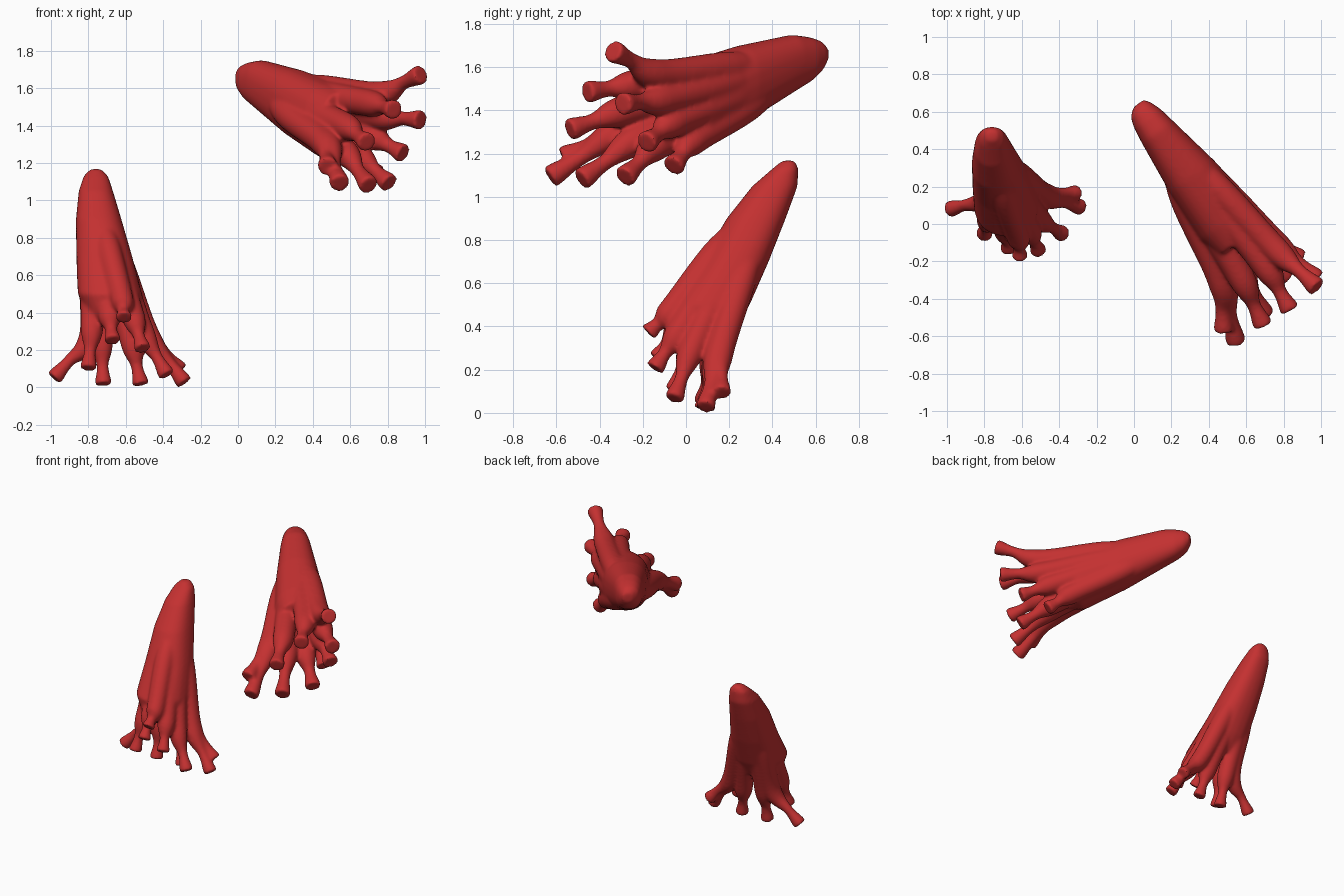
import bpy, bmesh, math
from mathutils import Vector

if "Cube" in bpy.data.objects:
    bpy.data.objects.remove(bpy.data.objects["Cube"])

red = bpy.data.materials.new("muscle_red")
red.diffuse_color = (0.55, 0.03, 0.03, 1)
red.use_nodes = True
red.node_tree.nodes["Principled BSDF"].inputs["Base Color"].default_value = red.diffuse_color
N = 24


def power(x, e):
    return math.copysign(abs(x) ** e, x)


def loft(bm, rings, e=1.0):
    # rings: (centre, u axis, v axis) -> closed (super)elliptical tube
    rows = []
    for c, u, v in rings:
        rows.append([bm.verts.new(c + u * power(math.cos(2 * math.pi * i / N), e)
                                  + v * power(math.sin(2 * math.pi * i / N), e))
                     for i in range(N)])
    for a, b in zip(rows, rows[1:]):
        for i in range(N):
            j = (i + 1) % N
            bm.faces.new((a[i], a[j], b[j], b[i]))
    bm.faces.new(rows[0][::-1])
    bm.faces.new(rows[-1])


def spline(pts, radii, steps=8):
    # Catmull-Rom through points, with interpolated radii
    p = [pts[0] * 2 - pts[1]] + pts + [pts[-1] * 2 - pts[-2]]
    out = []
    for k in range(len(pts) - 1):
        a, b, c, d = p[k:k + 4]
        for i in range(steps):
            t = i / steps
            q = 0.5 * (2 * b + (c - a) * t + (2 * a - 5 * b + 4 * c - d) * t * t
                       + (3 * b - a - 3 * c + d) * t ** 3)
            w = t * t * (3 - 2 * t)
            out.append((q, radii[k] * (1 - w) + radii[k + 1] * w))
    out.append((pts[-1], radii[-1]))
    return out


def strand(bm, pts, radii):
    path = spline(pts, radii)
    rings, u, old = [], None, None
    for i, (c, r) in enumerate(path):
        d = (path[min(i + 1, len(path) - 1)][0] - path[max(i - 1, 0)][0]).normalized()
        if u is None:
            u = d.orthogonal().normalized()
        else:
            u = old.rotation_difference(d) @ u
        u = (u - d * u.dot(d)).normalized()
        old = d
        rings.append((c, u * r, d.cross(u) * r))
    loft(bm, rings)


def muscle(name, core, top, mid, fingers, scale):
    bm = bmesh.new()
    loft(bm, core, 0.85)
    fingers = [(Vector(e), Vector(r)) for e, r in fingers]
    base = sum((r for e, r in fingers), Vector()) / len(fingers)
    for end, root in fingers:
        # each strand runs down the body and leaves it as a flared finger
        neck = root.lerp(end, 0.6)
        pts = [top, mid + (root - base) * 0.56, root, neck, end]
        strand(bm, pts, [k * scale for k in (0.035, 0.072, 0.067, 0.035, 0.05)])
    bmesh.ops.recalc_face_normals(bm, faces=bm.faces[:])
    me = bpy.data.meshes.new(name)
    bm.to_mesh(me)
    bm.free()
    ob = bpy.data.objects.new(name, me)
    bpy.context.collection.objects.link(ob)
    me.materials.append(red)
    m = ob.modifiers.new("fuse", 'REMESH')
    m.mode = 'VOXEL'
    m.voxel_size = 0.01
    m.use_smooth_shade = True
    s = ob.modifiers.new("soften", 'SMOOTH')
    s.factor = 0.5
    s.iterations = 14
    return ob


# smaller upright muscle: horizontal sections x, y, z, rx, ry
X, Y, Z = Vector((1, 0, 0)), Vector((0, 1, 0)), Vector((0, 0, 1))
small = [(Vector((x, y, z)), X * rx, Y * ry) for x, y, z, rx, ry in (
    (-.76, .475, 1.168, .03, .03), (-.76, .46, 1.13, .066, .06),
    (-.76, .412, 1.05, .092, .105), (-.745, .325, .9, .122, .137),
    (-.715, .228, .7, .15, .155), (-.685, .115, .5, .172, .18),
    (-.66, .085, .38, .14, .14))]
muscle("small_muscle", small, Vector((-.755, .38, 1.0)), Vector((-.69, .21, .65)), [
    ((-.985, .08, .05), (-.79, .13, .27)),
    ((-.80, -.055, .10), (-.78, .03, .33)),
    ((-.72, .08, .015), (-.73, .14, .26)),
    ((-.67, -.135, .25), (-.69, -.03, .40)),
    ((-.61, -.175, .37), (-.62, -.07, .47)),
    ((-.51, -.145, .205), (-.56, -.03, .38)),
    ((-.52, .09, .015), (-.57, .14, .25)),
    ((-.38, -.055, .065), (-.51, .03, .30)),
    ((-.285, .09, .025), (-.48, .15, .28)),
    ((-.305, .165, .09), (-.48, .16, .28))], 0.92)

# larger leaning muscle: sections s along, p across, half width, z, half height
along, across = Vector((.6, -.8, 0)), Vector((.8, .6, 0))


def station(s, p, z):
    return Vector((.05, .62, z)) + along * s + across * (p - .412)


large = [(station(s, p, z), across * w, Z * h) for s, p, w, z, h in (
    (-.035, .405, .035, 1.66, .035), (0, .395, .068, 1.65, .075),
    (.06, .395, .088, 1.635, .105), (.15, .395, .103, 1.618, .132),
    (.45, .40, .147, 1.52, .18), (.75, .405, .172, 1.422, .203),
    (.88, .40, .145, 1.41, .17))]
muscle("large_muscle", large, station(.16, .395, 1.61), station(.55, .40, 1.485), [
    ((.98, -.34, 1.675), (.75, -.13, 1.565)),
    ((.835, -.46, 1.485), (.70, -.22, 1.52)),
    ((.98, -.295, 1.43), (.75, -.10, 1.45)),
    ((.69, -.54, 1.31), (.57, -.28, 1.40)),
    ((.545, -.63, 1.09), (.47, -.29, 1.31)),
    ((.48, -.57, 1.18), (.46, -.29, 1.31)),
    ((.70, -.485, 1.08), (.56, -.22, 1.27)),
    ((.81, -.285, 1.09), (.63, -.12, 1.25)),
    ((.885, -.185, 1.25), (.70, -.05, 1.35)),
    ((.745, -.06, 1.14), (.60, .04, 1.27))], 1.08)
